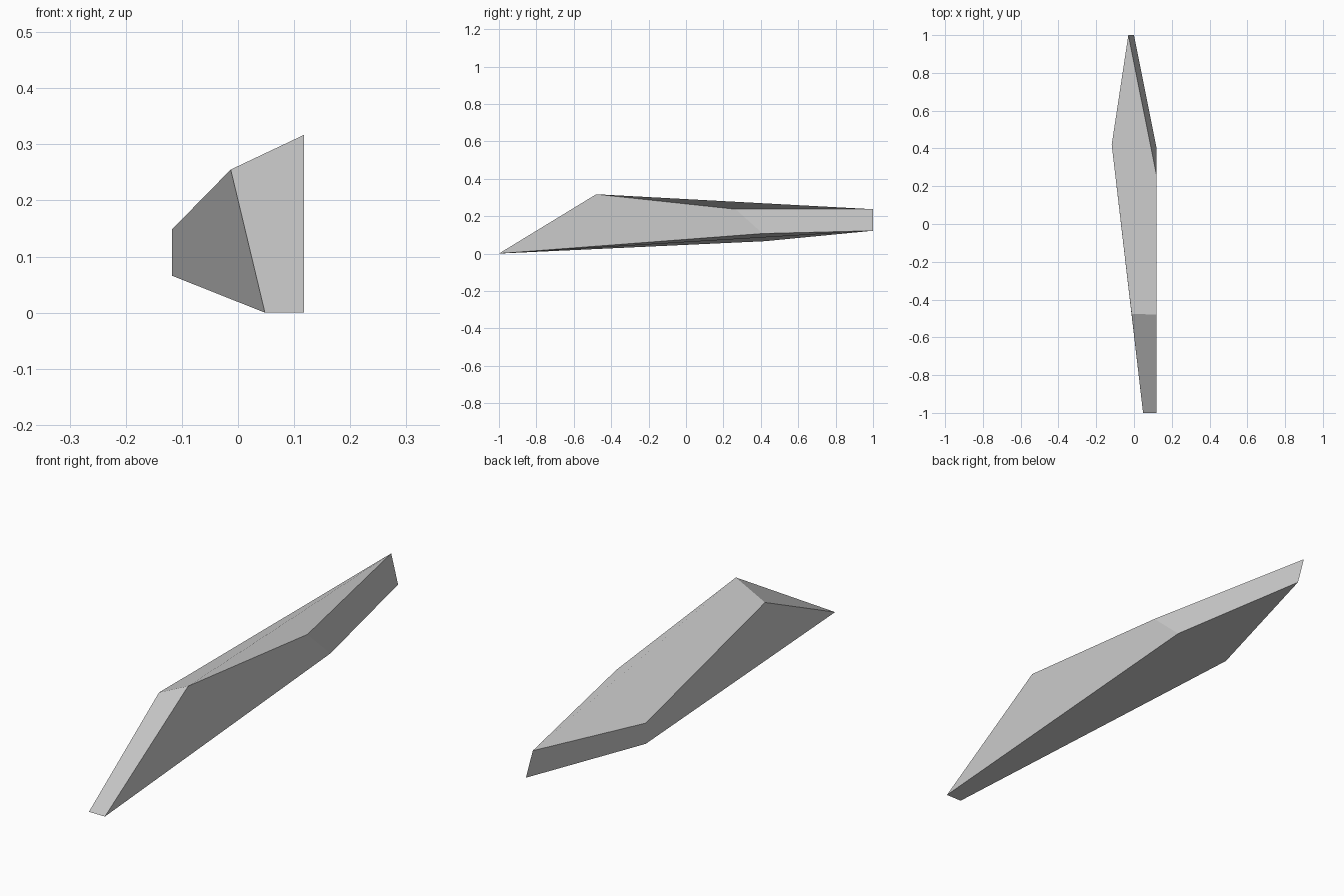
import bpy
import bmesh
from mathutils import Vector

# Remove the default cube only
default_cube = bpy.data.objects.get("Cube")
if default_cube:
    bpy.data.objects.remove(default_cube, do_unlink=True)


def make_material(name, colour):
    material = bpy.data.materials.new(name)
    material.use_nodes = True
    material.diffuse_color = colour
    shader = next(n for n in material.node_tree.nodes if n.type == 'BSDF_PRINCIPLED')
    shader.inputs["Base Color"].default_value = colour
    return material


# Corners of the faceted shard, from the pointed front to the narrow rear end
corners = {
    "tip_right": (0.048, -1.0, 0.0),
    "tip_left": (0.118, -1.0, 0.0),
    "brow_right": (-0.013, -0.475, 0.255),
    "brow_left": (0.118, -0.48, 0.317),
    "side_right_low": (-0.118, 0.42, 0.066),
    "side_right_high": (-0.118, 0.42, 0.148),
    "side_left_low": (0.118, 0.41, 0.107),
    "side_left_high": (0.118, 0.265, 0.237),
    "rear_low": (0.0, 1.0, 0.122),
    "rear_high": (-0.03, 1.0, 0.237),
}

# Flat panels, each listed counter-clockwise from outside
panels = {
    "front": "tip_right tip_left brow_left brow_right",
    "top": "side_left_high rear_high side_right_high brow_right brow_left",
    "bottom": "side_right_low rear_low side_left_low tip_left tip_right",
    "right_front": "tip_right brow_right side_right_high side_right_low",
    "right_rear": "side_right_low side_right_high rear_high rear_low",
    "left_front": "tip_left side_left_low side_left_high brow_left",
    "left_rear": "side_left_low rear_low rear_high side_left_high",
}

bm = bmesh.new()
verts = {name: bm.verts.new(Vector(point)) for name, point in corners.items()}
for outline in panels.values():
    face = bm.faces.new([verts[name] for name in outline.split()])
    face.smooth = False
bm.normal_update()

mesh = bpy.data.meshes.new("faceted_shard")
bm.to_mesh(mesh)
bm.free()
mesh.materials.append(make_material("light_grey", (0.6, 0.6, 0.6, 1.0)))
shard = bpy.data.objects.new("faceted_shard", mesh)
bpy.context.collection.objects.link(shard)
